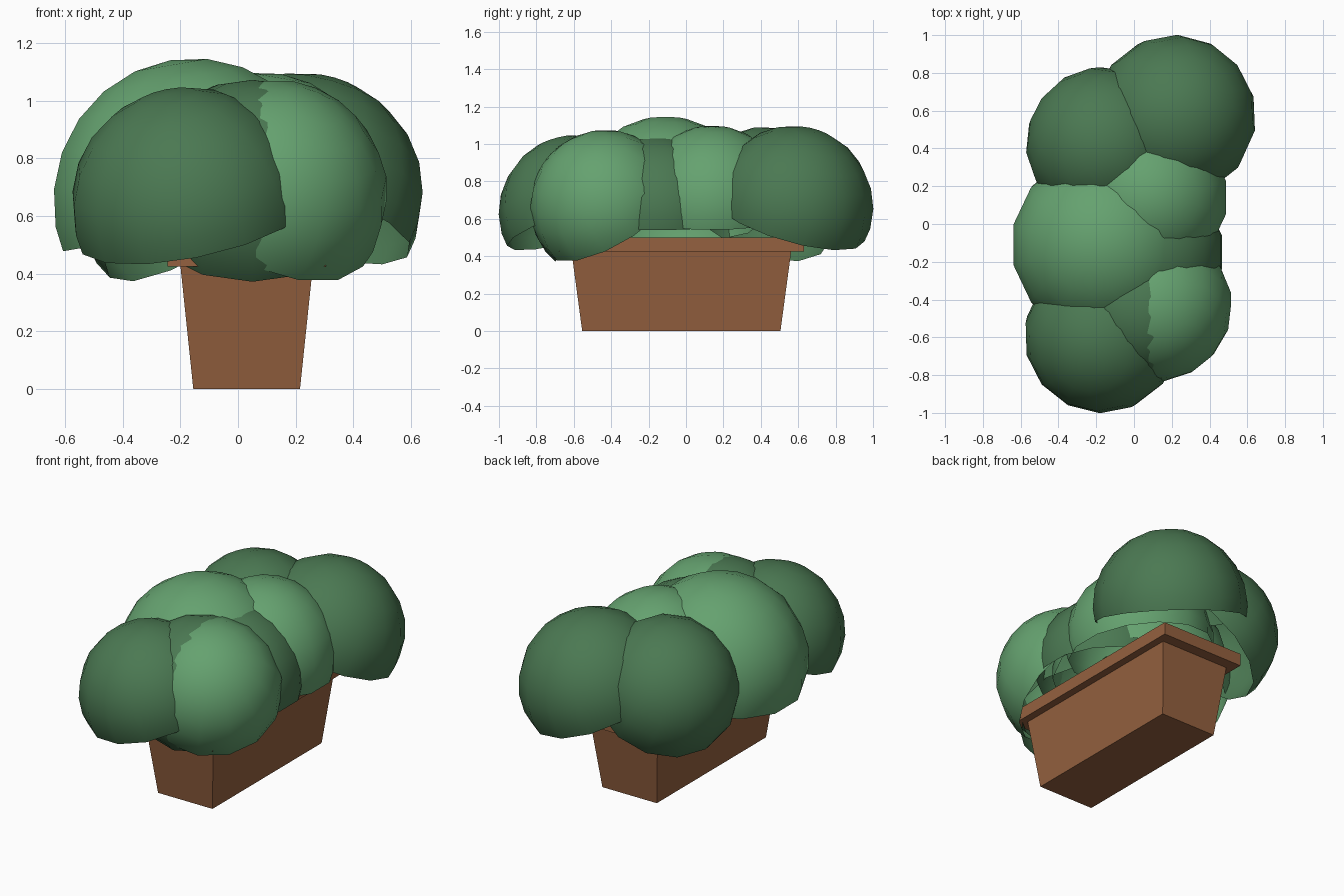
import bpy, bmesh
from math import asin, radians
from mathutils import Vector

if "Cube" in bpy.data.objects:
    bpy.data.objects.remove(bpy.data.objects["Cube"])


def material(name, color):
    m = bpy.data.materials.new(name)
    m.diffuse_color = color
    m.use_nodes = True
    m.node_tree.nodes["Principled BSDF"].inputs["Base Color"].default_value = m.diffuse_color
    return m


CLAY = material("clay", (0.30, 0.12, 0.05, 1))
DARK = material("dark_leaf", (0.07, 0.19, 0.085, 1))
LIGHT = material("light_leaf", (0.13, 0.36, 0.16, 1))


def add_object(name, bm, mat):
    me = bpy.data.meshes.new(name)
    bm.to_mesh(me)
    bm.free()
    me.materials.append(mat)
    ob = bpy.data.objects.new(name, me)
    bpy.context.collection.objects.link(ob)
    return ob


def tapered_box(name, low, high, z0, z1, mat):
    """Box centred on the planter, with separate bottom and top half sizes."""
    bm = bmesh.new()
    bmesh.ops.create_cube(bm, size=2)
    for v in bm.verts:
        hx, hy = high if v.co.z > 0 else low
        v.co = (0.03 + v.co.x * hx, -0.025 + v.co.y * hy, z1 if v.co.z > 0 else z0)
    add_object(name, bm, mat)


def leaf_dome(name, centre, r, lowest, lean, mat):
    """Open dome leaning outward, its rim reaching down to the lowest height."""
    below = radians(10)
    tilt = asin((centre[2] - lowest) / r) - below
    flat = Vector((lean[0], lean[1], 0)).normalized()
    axis = Vector((0, 0, 1)).lerp(flat, 0)
    rot = axis.rotation_difference(flat).to_axis_angle()[0]
    bm = bmesh.new()
    bmesh.ops.create_uvsphere(bm, u_segments=14, v_segments=12, radius=r)
    # cut off the underside slightly beneath the equator
    geom = bm.verts[:] + bm.edges[:] + bm.faces[:]
    cut = -r * 0.174
    bmesh.ops.bisect_plane(bm, geom=geom, plane_co=(0, 0, cut),
                           plane_no=(0, 0, 1), clear_inner=True)
    from mathutils import Matrix
    bm.transform(Matrix.Translation(centre) @ Matrix.Rotation(tilt, 4, rot))
    for f in bm.faces:
        f.smooth = True
    add_object(name, bm, mat)


# Planter: tapered trough and its overhanging rim
tapered_box("planter_body", (0.185, 0.53), (0.23, 0.588), 0, 0.43, CLAY)
tapered_box("planter_rim", (0.275, 0.655), (0.275, 0.655), 0.425, 0.50, CLAY)

# Foliage domes: centre, radius, lowest rim height, lean direction, leaf shade
domes = {
    "foliage_back_right": ((0.215, 0.57, 0.665), 0.432, 0.43, (1, 1), DARK),
    "foliage_back_left": ((-0.16, 0.42, 0.68), 0.413, 0.37, (-0.8, 0.5), DARK),
    "foliage_middle_left": ((-0.15, -0.11, 0.645), 0.502, 0.475, (-1, 0), LIGHT),
    "foliage_middle_right": ((0.08, 0.14, 0.68), 0.418, 0.54, (1, 0), LIGHT),
    "foliage_centre_right": ((0.075, -0.15, 0.64), 0.402, 0.54, (1, 0), DARK),
    "foliage_front_right": ((0.115, -0.43, 0.67), 0.405, 0.37, (0.6, -0.75), LIGHT),
    "foliage_front_centre": ((0.05, -0.43, 0.67), 0.405, 0.37, (0, -1), DARK),
    "foliage_front_left": ((-0.17, -0.59, 0.635), 0.412, 0.43, (-0.55, -0.8), DARK),
}
for name, (centre, r, lowest, lean, mat) in domes.items():
    leaf_dome(name, centre, r, lowest, lean, mat)
